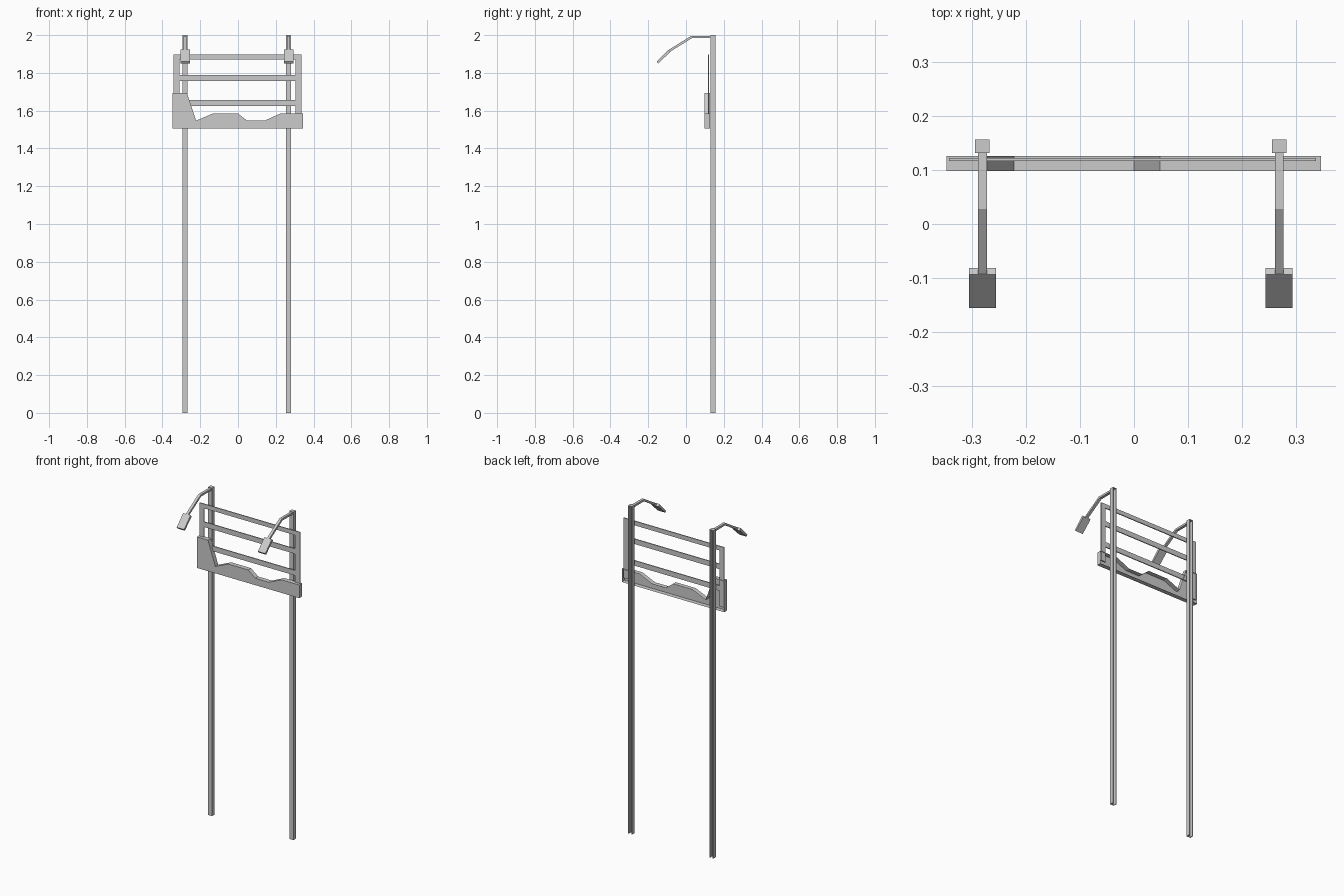
import bpy, bmesh
from mathutils import Vector

if "Cube" in bpy.data.objects:
    bpy.data.objects.remove(bpy.data.objects["Cube"])


def mesh_object(name, bm):
    bmesh.ops.recalc_face_normals(bm, faces=bm.faces)
    me = bpy.data.meshes.new(name)
    bm.to_mesh(me)
    bm.free()
    ob = bpy.data.objects.new(name, me)
    bpy.context.collection.objects.link(ob)
    return ob


def prism(name, points, offset, open_end=False):
    """Extrude a flat outline; open_end leaves the far side hollow."""
    bm = bmesh.new()
    face = bm.faces.new([bm.verts.new(p) for p in points])
    ext = bmesh.ops.extrude_face_region(bm, geom=[face], use_keep_orig=True)
    moved = [g for g in ext["geom"] if isinstance(g, bmesh.types.BMVert)]
    bmesh.ops.translate(bm, verts=moved, vec=Vector(offset))
    if open_end:
        far = [g for g in ext["geom"] if isinstance(g, bmesh.types.BMFace)]
        bmesh.ops.delete(bm, geom=far, context='FACES_ONLY')
    return mesh_object(name, bm)


def box(name, x0, x1, y0, y1, z0, z1):
    return prism(name, [(x0, y0, z0), (x1, y0, z0), (x1, y1, z0), (x0, y1, z0)],
                 (0, 0, z1 - z0))


# Hollow landscape-shaped lower panel, open at the back
outline = [(-0.346, 1.505), (0.345, 1.505), (0.345, 1.585), (0.225, 1.585),
           (0.14, 1.547), (0.048, 1.547), (0, 1.585), (-0.133, 1.585),
           (-0.222, 1.547), (-0.271, 1.694), (-0.346, 1.694)]
prism("lower_panel", [(x, 0.098, z) for x, z in outline], (0, 0.028, 0), True)

# Thin flat frame: side uprights and three rails
FY0, FY1 = 0.116, 0.122
box("frame_upright_left", -0.342, -0.31, FY0, FY1, 1.53, 1.897)
box("frame_upright_right", 0.305, 0.336, FY0, FY1, 1.53, 1.897)
for i, (z0, z1) in enumerate([(1.625, 1.656), (1.757, 1.788), (1.871, 1.897)]):
    box(f"frame_rail_{i + 1}", -0.31, 0.305, FY0, FY1, z0, z1)

for side, cx in (("left", -0.28), ("right", 0.268)):
    # Channel post, open to the back, with a cap on top
    w, t, y0, y1 = 0.0135, 0.005, 0.131, 0.156
    channel = [(-w, y0), (w, y0), (w, y1), (w - t, y1), (w - t, y0 + t),
               (-w + t, y0 + t), (-w + t, y1), (-w, y1)]
    prism(f"post_{side}", [(cx + x, y, 0) for x, y in channel], (0, 0, 1.997))
    box(f"post_cap_{side}", cx - w, cx + w, y0, y1, 1.996, 2.0)

    # Bent lamp arm
    arm = [(0.132, 1.996), (0.028, 1.996), (-0.092, 1.922),
           (-0.086, 1.911), (0.032, 1.984), (0.132, 1.984)]
    prism(f"lamp_arm_{side}", [(cx - 0.008, y, z) for y, z in arm], (0.016, 0, 0))

    # Flat lamp head tilted down at the end of the arm
    head = [(-0.081, 1.912), (-0.093, 1.923), (-0.155, 1.86), (-0.148, 1.85)]
    prism(f"lamp_head_{side}", [(cx - 0.025, y, z) for y, z in head], (0.05, 0, 0))
